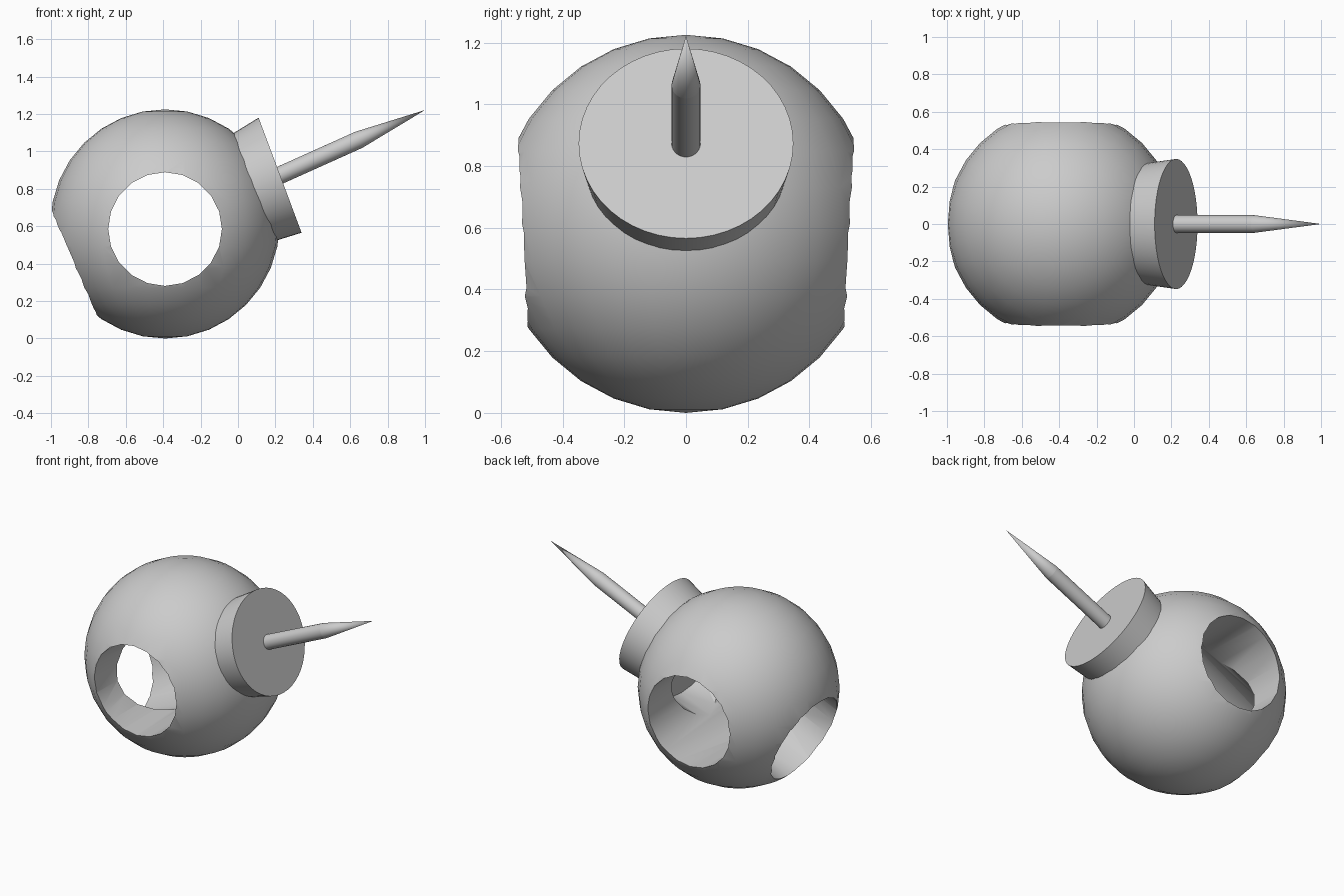
import bpy
import bmesh
from math import radians
from mathutils import Matrix, Vector

cube = bpy.data.objects.get("Cube")
if cube:
    bpy.data.objects.remove(cube, do_unlink=True)

GREY = (0.6, 0.6, 0.6, 1.0)
grey = bpy.data.materials.new("plain grey")
grey.use_nodes = True
grey.diffuse_color = GREY
grey.node_tree.nodes["Principled BSDF"].inputs["Base Color"].default_value = GREY


def make_object(name, bm):
    mesh = bpy.data.meshes.new(name)
    bm.to_mesh(mesh)
    bm.free()
    mesh.materials.append(grey)
    obj = bpy.data.objects.new(name, mesh)
    bpy.context.collection.objects.link(obj)
    return obj


def select(obj):
    bpy.ops.object.select_all(action="DESELECT")
    obj.select_set(True)
    bpy.context.view_layer.objects.active = obj


def smooth(obj):
    select(obj)
    bpy.ops.object.shade_smooth_by_angle(angle=radians(30))


def frame(x_axis, y_axis, z_axis, origin):
    """Matrix with the given axes as columns; the axes may be skewed."""
    m = Matrix((x_axis, y_axis, z_axis)).transposed().to_4x4()
    m.translation = origin
    return m


def cone(name, segments, r_start, r_end, start, end, matrix):
    """Round bar along the matrix's z axis, from start to end."""
    bm = bmesh.new()
    bmesh.ops.create_cone(bm, cap_ends=True, segments=segments, radius1=r_start,
                          radius2=r_end, depth=end - start,
                          matrix=matrix @ Matrix.Translation((0, 0, (start + end) / 2)))
    bmesh.ops.recalc_face_normals(bm, faces=bm.faces)
    return make_object(name, bm)


CENTRE = Vector((-0.39, 0, 0.6125))
Y_AXIS = Vector((0, 1, 0))


def tilted(degrees, origin):
    """Frame whose z axis leans up from +x by the given angle."""
    return Matrix.Translation(origin) @ Matrix.Rotation(radians(90 - degrees), 4, "Y")


# Ball, pierced from front to back and bored from the side opposite the spike
bm = bmesh.new()
bmesh.ops.create_uvsphere(bm, u_segments=32, v_segments=16, radius=0.6125,
                          matrix=Matrix.Translation(CENTRE))
ball = make_object("ball", bm)

through = Matrix.Translation((-0.39, 0, 0.585)) @ Matrix.Rotation(radians(90), 4, "X")
cutters = [
    cone("through_hole_cutter", 20, 0.304, 0.304, -1, 1, through),
    cone("side_bore_cutter", 20, 0.305, 0.305, -1, 0.33, tilted(23.5, CENTRE)),
]
select(ball)
for cutter in cutters:
    cutter.hide_render = True
    mod = ball.modifiers.new(cutter.name, "BOOLEAN")
    mod.operation = "DIFFERENCE"
    mod.solver = "EXACT"
    mod.object = cutter
    bpy.ops.object.modifier_apply(modifier=mod.name)
for cutter in cutters:
    bpy.data.objects.remove(cutter, do_unlink=True)
smooth(ball)

# Flared collar, its face leaning slightly off the spike's axis
FACE = Vector((0.225, 0, 0.873))
collar_frame = frame(Vector((0.35, 0, -0.937)) * 0.943, Y_AXIS,
                     Vector((0.91, 0, 0.415)), FACE)
smooth(cone("collar", 48, 0.316, 0.348, -0.24, 0, collar_frame))

# Spike: straight shaft and sharp point
spike_frame = tilted(24.2, FACE)
smooth(cone("spike_shaft", 24, 0.047, 0.047, -0.05, 0.46, spike_frame))
smooth(cone("spike_point", 24, 0.047, 0.0, 0.46, 0.85, spike_frame))
